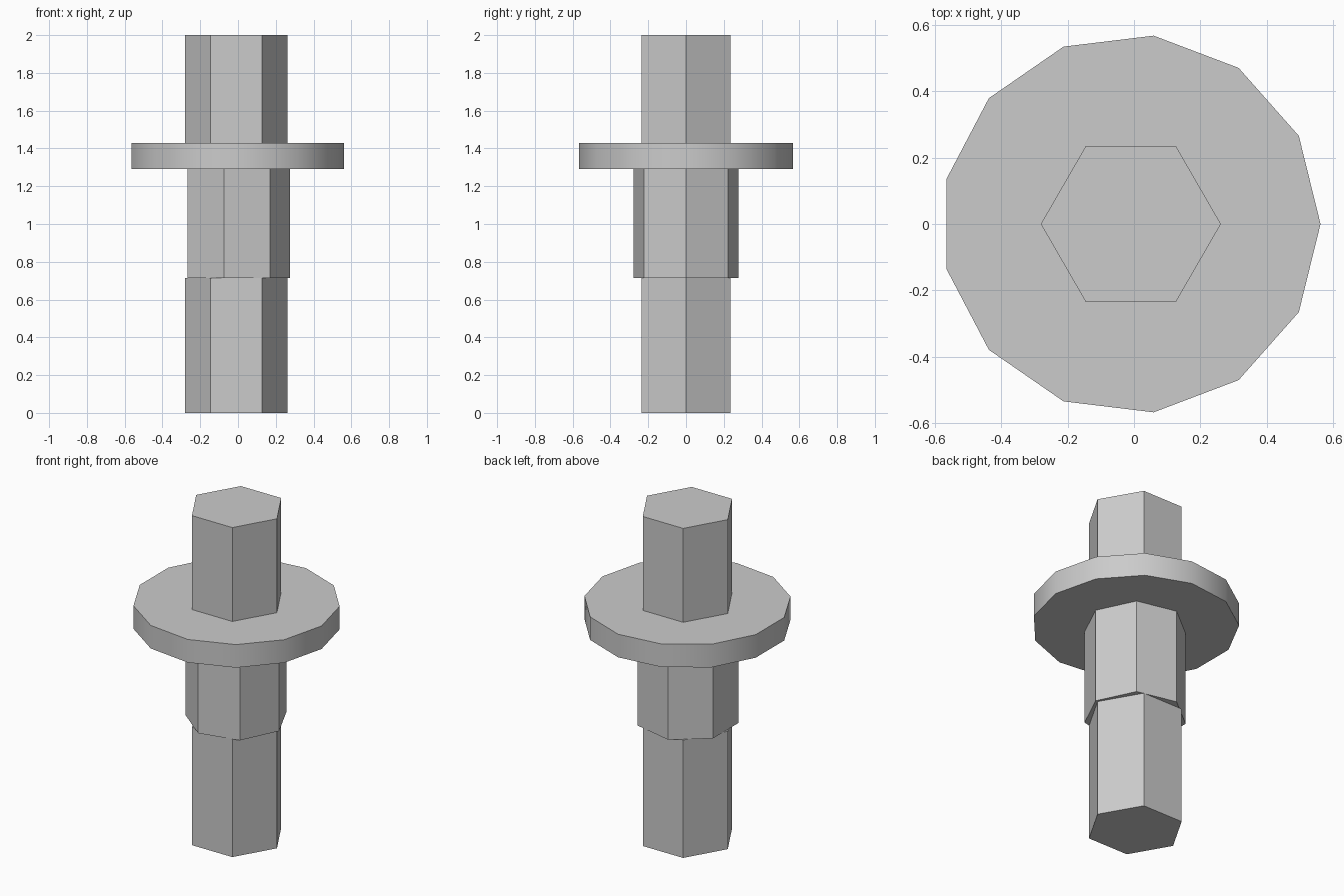
import bpy
import math

cube = bpy.data.objects.get("Cube")
if cube:
    bpy.data.objects.remove(cube, do_unlink=True)

# One plain grey for the whole model
GREY = (0.6, 0.6, 0.6, 1.0)
grey = bpy.data.materials.new("plain grey")
grey.use_nodes = True
grey.diffuse_color = GREY
grey.node_tree.nodes["Principled BSDF"].inputs["Base Color"].default_value = GREY

AXIS_X = -0.0095


def prism(name, sides, radius, bottom, top):
    """Upright prism on the shared axis with one corner pointing to +x."""
    bpy.ops.mesh.primitive_cylinder_add(
        vertices=sides, radius=radius, depth=top - bottom,
        location=(AXIS_X, 0, (bottom + top) / 2))
    obj = bpy.context.object
    obj.name = name
    obj.rotation_euler.z = -math.pi / 2
    obj.data.materials.append(grey)
    bpy.ops.object.shade_smooth_by_angle(angle=math.radians(30))
    return obj


# Parts stacked from the ground up
prism("lower_shaft", 6, 0.271, 0.0, 0.715)
prism("middle_sleeve", 7, 0.285, 0.715, 1.29)
prism("collar_disc", 13, 0.571, 1.29, 1.43)
prism("upper_shaft", 6, 0.271, 1.43, 2.0)
